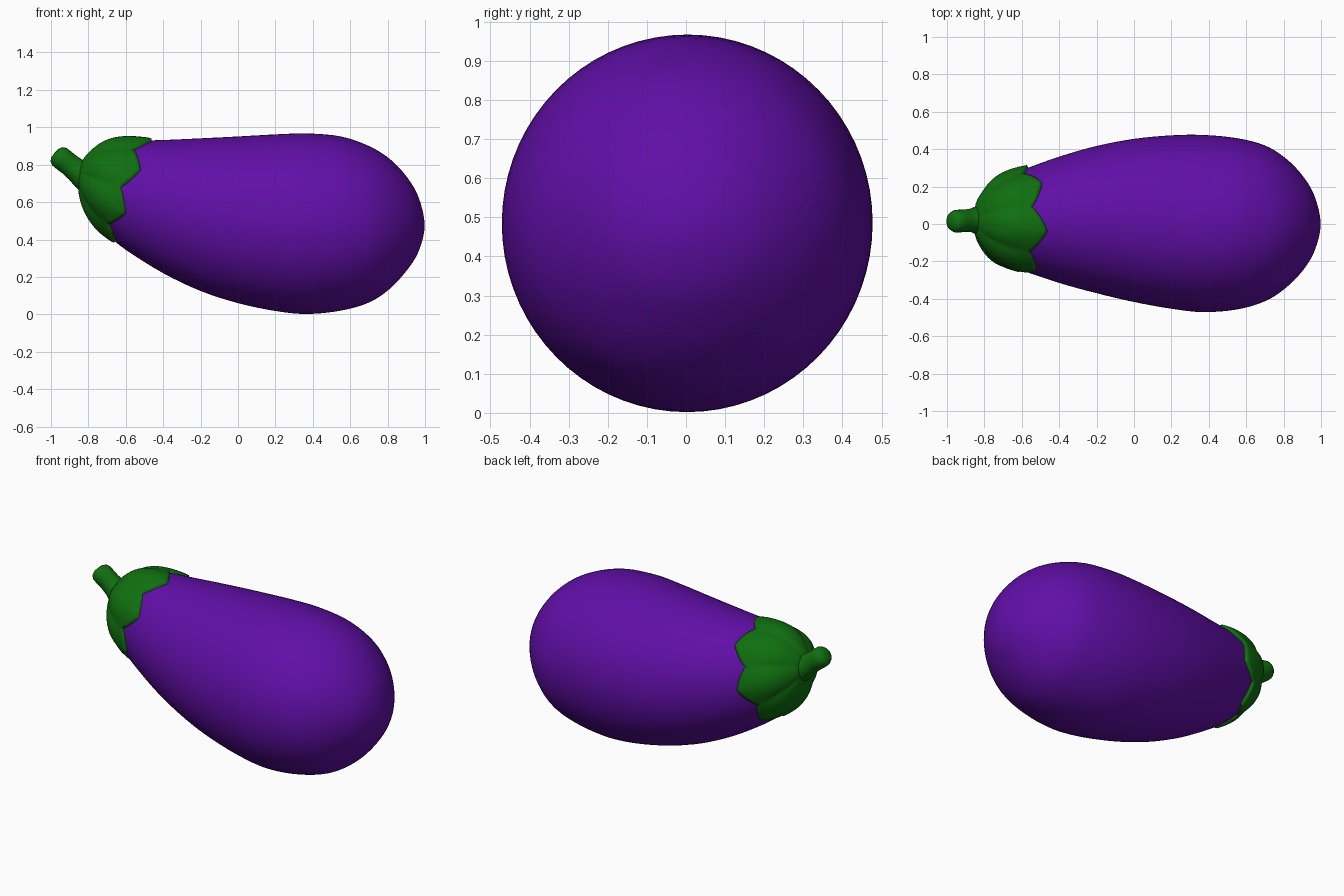
import bpy, bmesh, math
from mathutils import Vector
from mathutils.bvhtree import BVHTree

if "Cube" in bpy.data.objects:
    bpy.data.objects.remove(bpy.data.objects["Cube"])


def material(name, rgb):
    m = bpy.data.materials.new(name)
    m.diffuse_color = (*rgb, 1)
    m.use_nodes = True
    m.node_tree.nodes["Principled BSDF"].inputs["Base Color"].default_value = m.diffuse_color
    return m


purple = material("purple skin", (0.118, 0.0045, 0.385))
green = material("green leaf", (0.005, 0.16, 0.005))


def loft(name, rings, mat, start=None, end=None):
    """Skin a list of closed rings, with optional pole points."""
    bm = bmesh.new()
    rows = [[bm.verts.new(p) for p in r] for r in rings]
    n = len(rows[0])
    for a, b in zip(rows, rows[1:]):
        for i in range(n):
            bm.faces.new((a[i], a[(i + 1) % n], b[(i + 1) % n], b[i]))
    for row, pole in ((rows[0], start), (rows[-1], end)):
        if pole is not None:
            c = bm.verts.new(pole)
            for i in range(n):
                bm.faces.new((c, row[i], row[(i + 1) % n]))
    bmesh.ops.recalc_face_normals(bm, faces=bm.faces)
    for f in bm.faces:
        f.smooth = True
    me = bpy.data.meshes.new(name)
    bm.to_mesh(me)
    bm.free()
    me.materials.append(mat)
    ob = bpy.data.objects.new(name, me)
    bpy.context.collection.objects.link(ob)
    return ob


def catmull(p0, p1, p2, p3, t):
    return [0.5 * (2 * b + (c - a) * t + (2 * a - 5 * b + 4 * c - d) * t * t
                   + (3 * b - a - 3 * c + d) * t ** 3)
            for a, b, c, d in zip(p0, p1, p2, p3)]


# Body: cross-sections as x, bottom z, top z, min y, max y
prof = [
    (-0.84, 0.72, 0.72, 0.02, 0.02),
    (-0.83, 0.64, 0.79, -0.06, 0.10),
    (-0.80, 0.56, 0.835, -0.115, 0.15),
    (-0.75, 0.485, 0.878, -0.172, 0.208),
    (-0.69, 0.42, 0.91, -0.208, 0.25),
    (-0.60, 0.345, 0.926, -0.247, 0.288),
    (-0.40, 0.22, 0.932, -0.315, 0.36),
    (-0.20, 0.125, 0.941, -0.37, 0.417),
    (0.0, 0.06, 0.951, -0.417, 0.455),
    (0.20, 0.018, 0.962, -0.453, 0.474),
    (0.37, 0.002, 0.967, -0.471, 0.476),
    (0.55, 0.02, 0.951, -0.457, 0.459),
    (0.70, 0.063, 0.90, -0.413, 0.42),
    (0.81, 0.135, 0.832, -0.343, 0.352),
    (0.90, 0.232, 0.738, -0.252, 0.26),
    (0.965, 0.335, 0.627, -0.145, 0.15),
    (0.998, 0.475, 0.475, 0.0, 0.0),
]
swap = lambda p: (p[0], p[2], p[1], p[4], p[3])
ext = [swap(prof[1])] + prof + [swap(prof[-2])]
STEPS, SEG = 4, 72
rings = []
for i in range(1, len(ext) - 2):
    for k in range(STEPS):
        if i == 1 and k == 0:
            continue
        x, z0, z1, y0, y1 = catmull(*ext[i - 1:i + 3], k / STEPS)
        rings.append([(x, (y0 + y1) / 2 + (y1 - y0) / 2 * math.cos(math.tau * j / SEG),
                       (z0 + z1) / 2 + (z1 - z0) / 2 * math.sin(math.tau * j / SEG))
                      for j in range(SEG)])
body = loft("body", rings, purple, (-0.84, 0.02, 0.72), (0.998, 0, 0.475))

# Leafy cap: seven pointed lobes laid over the tilted end of the body
me = body.data
tree = BVHTree.FromPolygons([v.co for v in me.vertices], [p.vertices[:] for p in me.polygons])
tilt = math.radians(20)
axis = Vector((-math.cos(tilt), 0, math.sin(tilt)))
up = Vector((math.sin(tilt), 0, math.cos(tilt)))
side = Vector((0, 1, 0))
centre = Vector((-0.62, 0.02, 0.665))
LOBES, N, ROWS = 7, 112, 16
H, R = 0.25, 0.29


def on_body(h, r, th, lift):
    q = centre + axis * h + (side * math.cos(th) + up * math.sin(th)) * r
    loc, nor, _, _ = tree.find_nearest(q)
    return loc + nor * lift


cap = []
for s in range(1, ROWS + 2):
    f = min(s / ROWS, 1)
    row = []
    for j in range(N):
        th = math.radians(101) + math.tau * j / N
        u = (j * LOBES / N) % 1
        w = abs(1 - 2 * u)                      # 1 at a lobe tip, 0 at a notch
        top = max(0, math.sin(th)) ** 8 * 0.01
        h_end = 0.025 - (0.085 + top) * w ** 0.85
        phi = math.acos(h_end / H) * f
        lift = 0.016 + 0.014 * math.sin(w * math.pi / 2) * math.sin(math.pi * f ** 1.5)
        if s == ROWS + 1:
            lift = -0.01
        row.append(on_body(H * math.cos(phi), R * math.sin(phi), th, lift))
    cap.append(row)
loft("leafy_cap", cap, green, on_body(H, 0, 0, 0.016))

# Stem: bent tube with a rounded end; x, y, z, radius
path = [(-0.775, 0.02, 0.725, 0.10), (-0.835, 0.02, 0.752, 0.078),
        (-0.865, 0.02, 0.772, 0.064), (-0.90, 0.018, 0.80, 0.060),
        (-0.93, 0.016, 0.823, 0.061), (-0.955, 0.015, 0.843, 0.060),
        (-0.970, 0.015, 0.856, 0.050), (-0.978, 0.015, 0.863, 0.030)]
pts = [Vector(p[:3]) for p in path]
tube = []
for i, p in enumerate(path):
    d = (pts[min(i + 1, len(pts) - 1)] - pts[max(i - 1, 0)]).normalized()
    b = d.cross(side).normalized()
    tube.append([pts[i] + (side * math.cos(a) + b * math.sin(a)) * p[3]
                 for a in (math.tau * k / 24 for k in range(24))])
loft("stem", tube, green, pts[0], pts[-1] + Vector((-0.002, 0, 0.002)))
